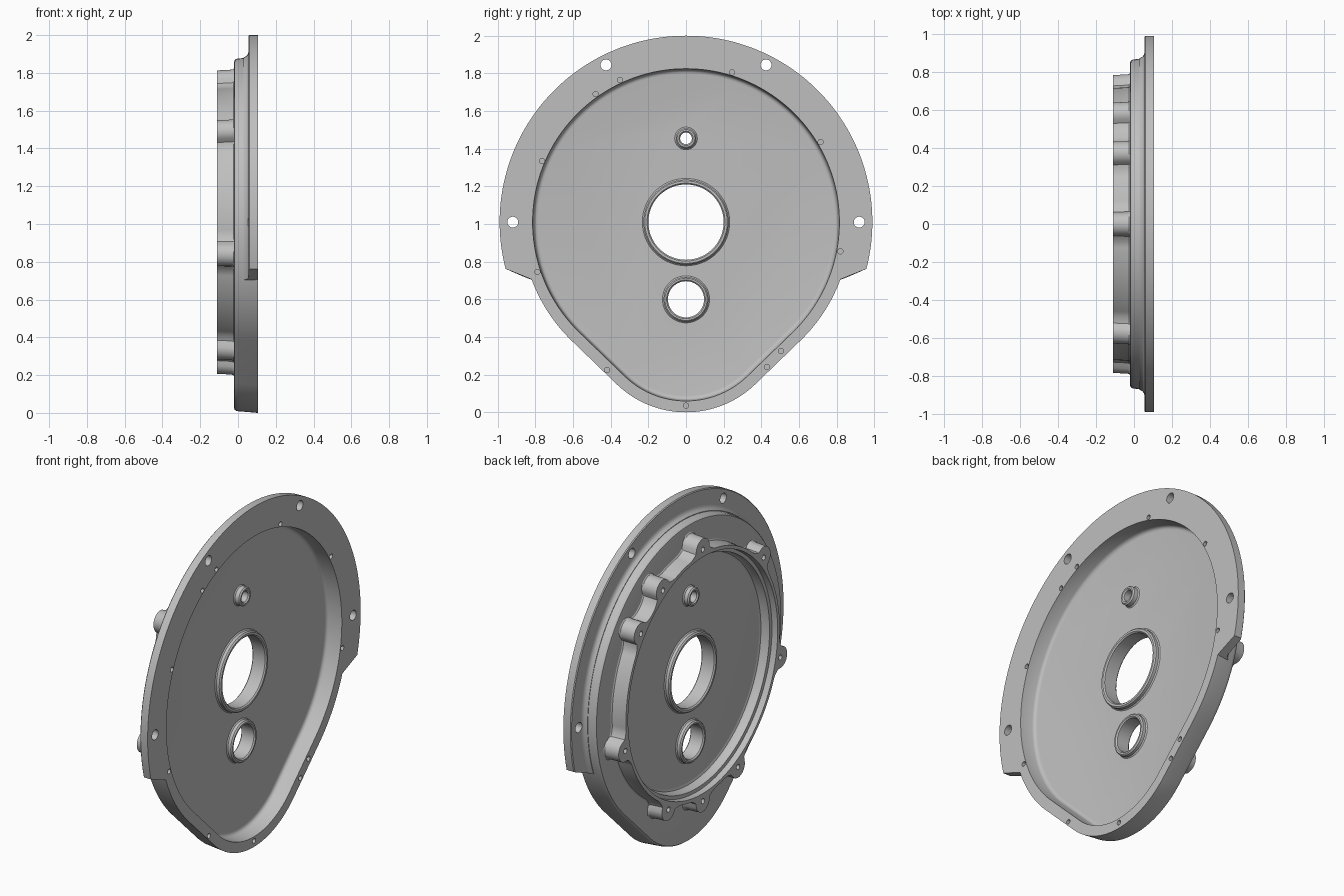
import bpy, bmesh, math
from math import sin, cos, pi, radians, hypot, atan2, sqrt
from mathutils import Matrix

if "Cube" in bpy.data.objects:
    bpy.data.objects.remove(bpy.data.objects["Cube"], do_unlink=True)

AXIS = 1.01    # height of the main bore
LOWER = 0.53   # height of the lower arc centre

metal = bpy.data.materials.new("cast grey")
metal.use_nodes = True
grey = (0.52, 0.52, 0.52, 1)
metal.diffuse_color = grey
metal.node_tree.nodes["Principled BSDF"].inputs["Base Color"].default_value = grey


def finish(name, bm):
    bmesh.ops.recalc_face_normals(bm, faces=bm.faces)
    mesh = bpy.data.meshes.new(name)
    bm.to_mesh(mesh)
    bm.free()
    mesh.materials.append(metal)
    ob = bpy.data.objects.new(name, mesh)
    bpy.context.collection.objects.link(ob)
    return ob


def loft(name, rings, loop):
    """Skin closed rings in order; join the last to the first or cap both ends."""
    bm = bmesh.new()
    vs = [[bm.verts.new(p) for p in ring] for ring in rings]
    n = len(vs[0])
    pairs = list(zip(vs, vs[1:])) + ([(vs[-1], vs[0])] if loop else [])
    for a, b in pairs:
        for i in range(n):
            j = (i + 1) % n
            bm.faces.new((a[i], a[j], b[j], b[i]))
    if not loop:
        bm.faces.new(vs[0])
        bm.faces.new(vs[-1])
    return finish(name, bm)


def polar(x, r, a, zc=AXIS):
    return (x, r * cos(a), zc + r * sin(a))


def lathe(name, profile, zc, steps=96):
    rings = [[polar(x, r, 2 * pi * k / steps, zc) for x, r in profile]
             for k in range(steps)]
    return loft(name, rings, True)


def drill(target, holes):
    """Cut round holes along x, each given as (y, z, radius, x0, x1)."""
    bm = bmesh.new()
    for y, z, r, x0, x1 in holes:
        place = Matrix.Translation(((x0 + x1) / 2, y, z)) @ Matrix.Rotation(pi / 2, 4, 'Y')
        bmesh.ops.create_cone(bm, cap_ends=True, segments=32, radius1=r, radius2=r,
                              depth=x1 - x0, matrix=place)
    cutter = finish("hole_cutter", bm)
    cutter.hide_render = True
    mod = target.modifiers.new("holes", 'BOOLEAN')
    mod.operation = 'DIFFERENCE'
    mod.solver = 'EXACT'
    mod.object = cutter
    bpy.context.view_layer.objects.active = target
    bpy.ops.object.modifier_apply(modifier=mod.name)
    bpy.data.objects.remove(cutter, do_unlink=True)


# housing body: teardrop outline of two arcs joined by tangents, with a pocket
def teardrop(x, off):
    big, small = 0.875 + off, 0.53 + off
    tangent = math.acos((big - small) / (AXIS - LOWER))
    start, stop = tangent - pi / 2, 1.5 * pi - tangent
    pts = [polar(x, big, start + (stop - start) * k / 110) for k in range(111)]
    end = start + 2 * pi
    pts += [polar(x, small, stop + (end - stop) * k / 40, LOWER) for k in range(41)]
    return pts


body_profile = [(0.012, -0.088), (0.014, -0.078), (0.02, -0.07), (0.03, -0.066),
                (0.105, -0.06), (0.105, 0), (0.0, -0.009), (-0.012, -0.012),
                (-0.018, -0.017), (-0.02, -0.024)]
housing = loft("housing_body", [teardrop(x, o) for x, o in body_profile], False)

screws = [(-0.48, 1.69), (-0.35, 1.765), (0.245, 1.805), (0.715, 1.435), (0.82, 0.855),
          (0.505, 0.325), (0.43, 0.24), (0, 0.035), (-0.42, 0.225), (-0.79, 0.745),
          (-0.765, 1.335)]
hubs = {"main": (AXIS, 0.2, 0.226, 0.043, -0.05),
        "lower": (0.6, 0.096, 0.119, 0.043, -0.05),
        "upper": (1.455, 0.031, 0.054, 0.05, -0.055)}
drill(housing, [(y, z, 0.014, 0.05, 0.2) for y, z in screws]
      + [(0, zc, inner + 0.012, -0.2, 0.2) for zc, inner, *_ in hubs.values()])

# hubs: bored collars standing out on both sides of the web
for label, (zc, inner, outer, front, back) in hubs.items():
    c = 0.007
    lathe(label + "_hub", [(front - c, inner), (front, inner + c), (front, outer - c),
                           (front - c, outer), (0.018, outer), (0.01, outer + 0.008),
                           (-0.018, outer + 0.008), (-0.026, outer), (back + c, outer),
                           (back, outer - c), (back, inner + c), (back + c, inner)], zc)

# mounting flange: swept partway round, with slanted ends
flange_profile = [(0.105, 0.865), (0.105, 0.99), (0.06, 0.99), (0.055, 0.985),
                  (0.055, 0.902), (0.052, 0.89), (0.045, 0.88), (0.03, 0.872),
                  (0.03, 0.86)]


def flange_point(x, r, t):
    low = radians(-20.4 + 5.9 * (r - 0.875) / 0.115)
    return polar(x, r, low + (pi - 2 * low) * t)


flange = loft("mounting_flange", [[flange_point(x, r, k / 140) for x, r in flange_profile]
                                  for k in range(141)], False)
drill(flange, [(s * y, z, 0.029, -0.1, 0.3)
               for s in (-1, 1) for y, z in ((0.425, 1.845), (0.92, AXIS))])

# rear ring: thin wall that swells into screw bosses
boss_spots = [(0, 0.74), (-0.57, 0.48), (0.37, 0.64), (0.57, 0.46), (0.72, -0.17),
              (0.32, -0.67), (0, -0.74), (-0.33, -0.67), (-0.72, -0.17)]
boss_angles = [atan2(z, y) for y, z in boss_spots]
PITCH, BOSS, WALL = 0.74, 0.063, 0.715


def ring_radius(a, grow):
    d = min(abs((a - b + pi) % (2 * pi) - pi) for b in boss_angles)
    edge, fade = math.asin(BOSS / PITCH), radians(5)
    if d <= edge:
        r = PITCH * cos(d) + sqrt(max(0, BOSS ** 2 - (PITCH * sin(d)) ** 2))
    else:
        t = min(1, (d - edge) / fade)
        r = WALL + (PITCH * cos(edge) - WALL) * (1 - t) ** 2
    return r + grow


angles = [2 * pi * k / 720 for k in range(720)]
outer = [(-0.012, 0.014), (-0.02, 0.014), (-0.025, 0.007), (-0.034, 0.004), (-0.11, 0)]
inner = [(-0.11, 0.695), (-0.075, 0.692), (-0.073, 0.672), (-0.035, 0.669),
         (-0.024, 0.662), (-0.02, 0.65), (-0.012, 0.65)]
rings = [[polar(x, ring_radius(a, g), a) for a in angles] for x, g in outer]
rings += [[polar(x, r, a) for a in angles] for x, r in inner]
rear_ring = loft("rear_ring", rings, True)
drill(rear_ring, [(PITCH * cos(a), AXIS + PITCH * sin(a), 0.015, -0.2, -0.05)
                  for a in boss_angles])

# smooth curves, crisp corners
bpy.ops.object.select_all(action='DESELECT')
for ob in bpy.context.collection.objects:
    if ob.type == 'MESH' and metal.name in ob.data.materials:
        ob.select_set(True)
        bpy.context.view_layer.objects.active = ob
bpy.ops.object.shade_smooth_by_angle(angle=radians(32))
